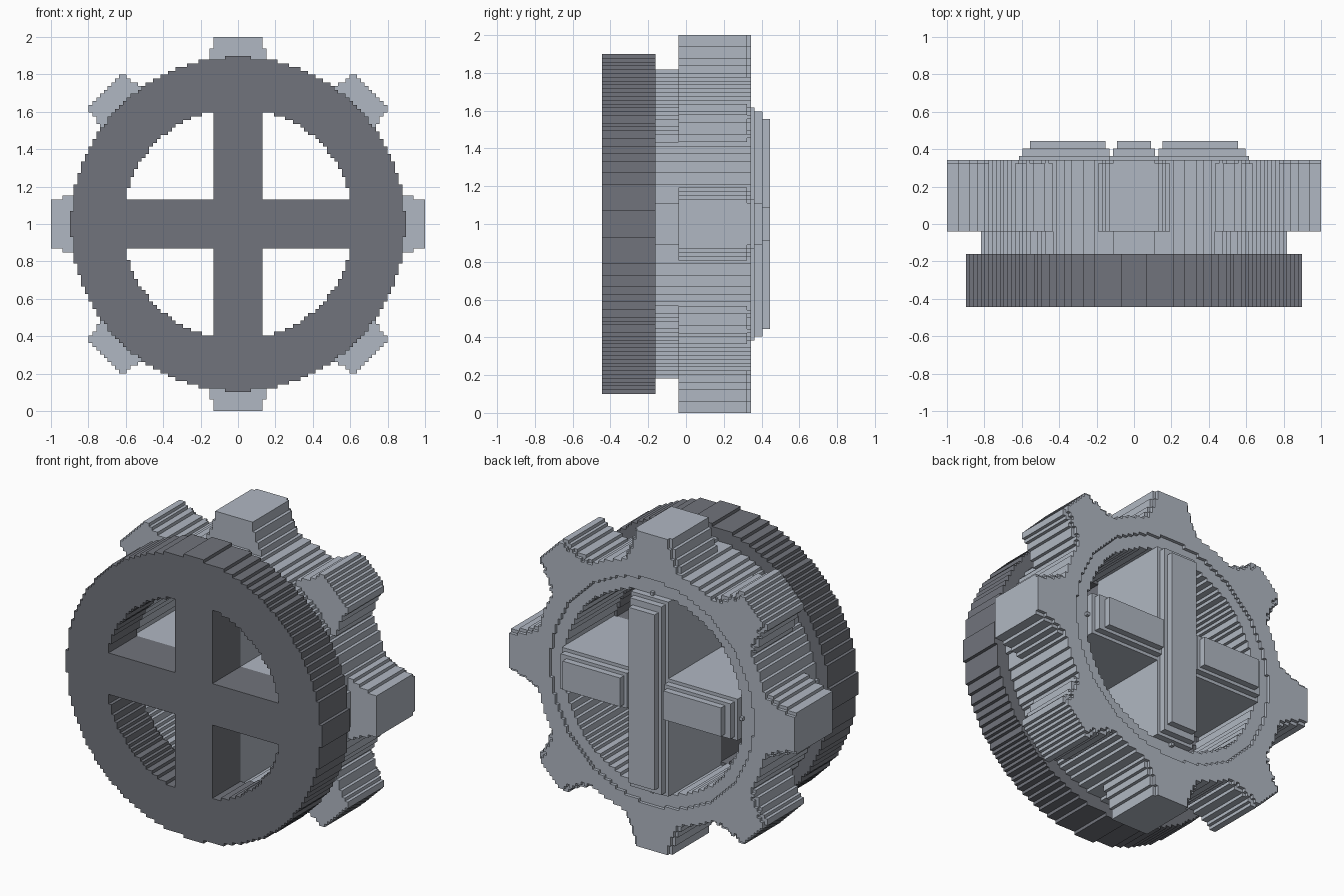
import bpy, bmesh, math

if "Cube" in bpy.data.objects:
    bpy.data.objects.remove(bpy.data.objects["Cube"])

N = 99                 # cells across the wheel (stepped, block-built style)
H = 2.0 / N            # cell size
C = N // 2             # centre cell
DEPTH = 44             # cells front to back


def material(name, rgb):
    m = bpy.data.materials.new(name)
    m.diffuse_color = (*rgb, 1)
    m.use_nodes = True
    m.node_tree.nodes["Principled BSDF"].inputs["Base Color"].default_value = m.diffuse_color
    return m


dark = material("dark_grey", (0.165, 0.174, 0.200))
light = material("light_grey", (0.435, 0.475, 0.540))


def runs(flags):
    """Yield (start, end) of every unbroken run of true flags."""
    start = None
    for i, f in enumerate(list(flags) + [False]):
        if f and start is None:
            start = i
        elif not f and start is not None:
            yield start, i
            start = None


def build(name, slabs, mat):
    """slabs: (first layer, end layer, rule(x, z) in cells from the centre)."""
    bm = bmesh.new()

    def quad(pts):
        bm.faces.new([bm.verts.new((x * H - 1, (y - DEPTH / 2) * H, z * H)) for x, y, z in pts])

    empty = [[False] * (N + 2) for _ in range(N + 2)]
    grids = [[[0 < i <= N and 0 < k <= N and rule(i - 1 - C, k - 1 - C)
               for k in range(N + 2)] for i in range(N + 2)] for _, _, rule in slabs]
    for s, (y0, y1, _) in enumerate(slabs):
        g = grids[s]
        prev = grids[s - 1] if s else empty
        nxt = grids[s + 1] if s + 1 < len(slabs) else empty
        for i in range(1, N + 1):
            # front and back caps
            for a, b in runs([g[i][k] and not prev[i][k] for k in range(N + 2)]):
                quad([(i - 1, y0, a - 1), (i, y0, a - 1), (i, y0, b - 1), (i - 1, y0, b - 1)])
            for a, b in runs([g[i][k] and not nxt[i][k] for k in range(N + 2)]):
                quad([(i - 1, y1, a - 1), (i - 1, y1, b - 1), (i, y1, b - 1), (i, y1, a - 1)])
            # right and left walls
            for a, b in runs([g[i][k] and not g[i + 1][k] for k in range(N + 2)]):
                quad([(i, y0, a - 1), (i, y1, a - 1), (i, y1, b - 1), (i, y0, b - 1)])
            for a, b in runs([g[i][k] and not g[i - 1][k] for k in range(N + 2)]):
                quad([(i - 1, y0, a - 1), (i - 1, y0, b - 1), (i - 1, y1, b - 1), (i - 1, y1, a - 1)])
            # top and bottom walls (i is the height row here)
            for a, b in runs([g[x][i] and not g[x][i + 1] for x in range(N + 2)]):
                quad([(a - 1, y0, i), (b - 1, y0, i), (b - 1, y1, i), (a - 1, y1, i)])
            for a, b in runs([g[x][i] and not g[x][i - 1] for x in range(N + 2)]):
                quad([(a - 1, y0, i - 1), (a - 1, y1, i - 1), (b - 1, y1, i - 1), (b - 1, y0, i - 1)])
    me = bpy.data.meshes.new(name)
    bm.to_mesh(me)
    bm.free()
    me.materials.append(mat)
    ob = bpy.data.objects.new(name, me)
    bpy.context.collection.objects.link(ob)
    return ob


def ring(x, z, inner, outer):
    return inner < math.hypot(x, z) <= outer


def cross(x, z, reach):
    return min(abs(x), abs(z)) <= 6 and math.hypot(x, z) <= reach


def tooth(x, z, trim=0):
    """Eight teeth, flaring towards the root."""
    r = math.hypot(x, z)
    if r < 36:
        return False
    step = math.pi / 4
    a = math.atan2(z, x)
    a -= round(a / step) * step
    u, v = r * math.cos(a), abs(r * math.sin(a))
    half = 6.6 if u > 46.5 else 7.6 if u > 43.5 else 8.6 if u > 41.5 else 9.6
    return u < 49.6 and v <= half - trim


def ridge(x, z, half, reach, gap):
    """Rounded back ridges: one upright bar, two separate side bars."""
    upright = abs(x) <= half and abs(z) <= reach
    side = abs(z) <= half and gap <= abs(x) <= reach
    return upright or side


# dark front wheel with four openings
build("front_wheel", [
    (0, 14, lambda x, z: ring(x, z, 30.6, 44.15) or cross(x, z, 31)),
], dark)

# light gear: hub ring, toothed ring, recessed rim edge, stepped ridges
build("gear_wheel", [
    (14, 20, lambda x, z: ring(x, z, 31.3, 40.4) or cross(x, z, 32)),
    (20, 38, lambda x, z: ring(x, z, 31.3, 40.4) or cross(x, z, 32) or tooth(x, z)),
    (38, 39, lambda x, z: ring(x, z, 35.3, 40.4) or cross(x, z, 31) or tooth(x, z, 1)),
    (39, 40, lambda x, z: ridge(x, z, 6, 30, 7)),
    (40, 42, lambda x, z: ridge(x, z, 5, 29, 7)),
    (42, 44, lambda x, z: ridge(x, z, 4, 27, 8)),
], light)
